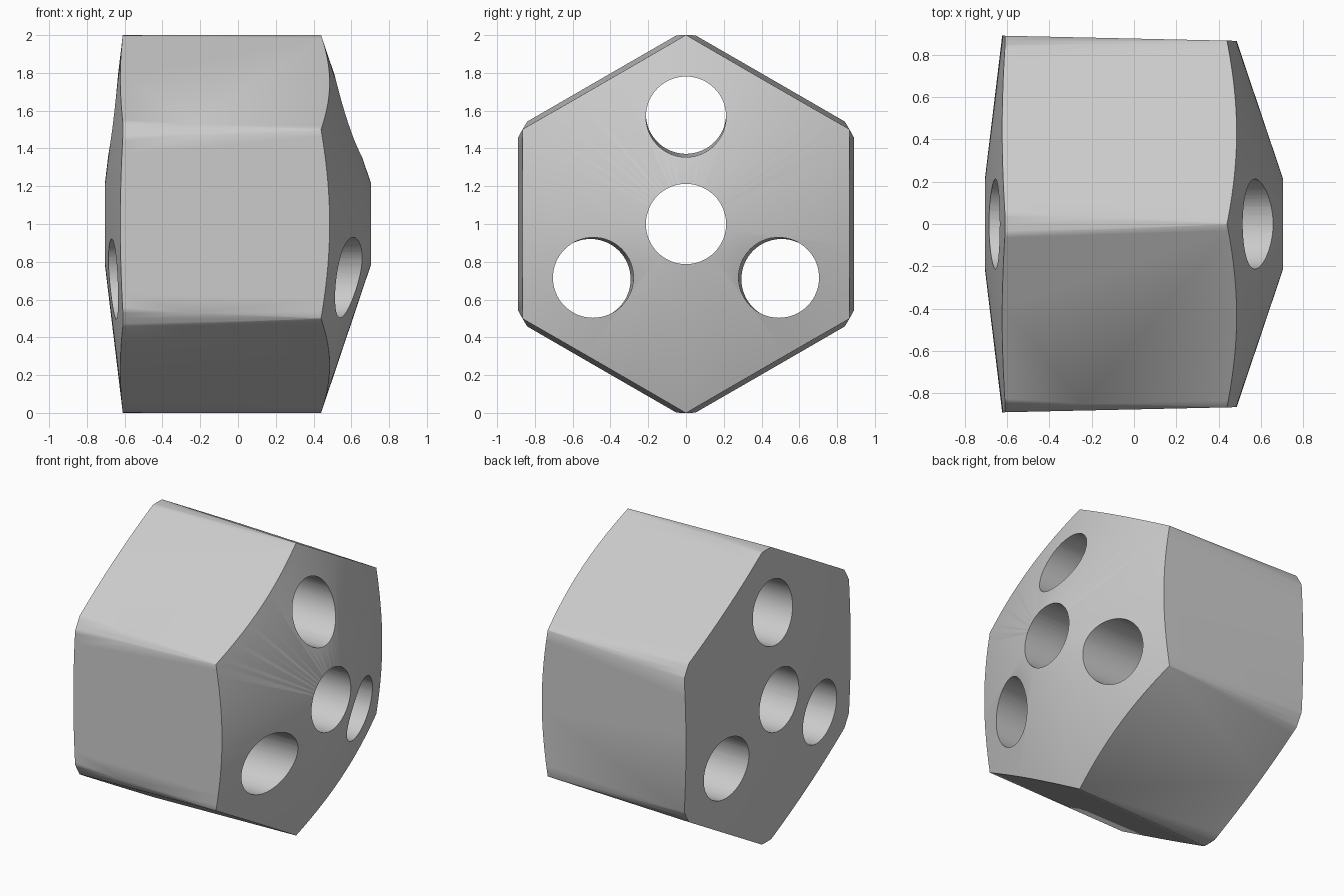
import bpy, bmesh, math
from mathutils import Matrix, Vector

cube = bpy.data.objects.get("Cube")
if cube:
    bpy.data.objects.remove(cube, do_unlink=True)

HOLE_R = 0.2125   # bore radius
CZ = 1.0          # height of the main axis
AXIS = Matrix.Translation((0, 0, CZ)) @ Matrix.Rotation(math.pi / 2, 4, 'Y')

grey = bpy.data.materials.new("plain_grey")
grey.use_nodes = True
colour = (0.6, 0.6, 0.6, 1)
grey.diffuse_color = colour
grey.node_tree.nodes["Principled BSDF"].inputs["Base Color"].default_value = colour


def make_object(name, bm):
    bmesh.ops.recalc_face_normals(bm, faces=bm.faces)
    mesh = bpy.data.meshes.new(name)
    bm.to_mesh(mesh)
    bm.free()
    mesh.materials.append(grey)
    obj = bpy.data.objects.new(name, mesh)
    bpy.context.collection.objects.link(obj)
    return obj


def lathe(name, profile, sides):
    """Solid of rings (x, radius) around the main axis."""
    bm = bmesh.new()
    rings = []
    for x, r in profile:
        angles = [2 * math.pi * i / sides for i in range(sides)]
        rings.append([bm.verts.new((x, r * math.sin(a), CZ + r * math.cos(a))) for a in angles])
    for a, b in zip(rings, rings[1:]):
        for i in range(sides):
            j = (i + 1) % sides
            bm.faces.new((a[i], a[j], b[j], b[i]))
    bm.faces.new(rings[0])
    bm.faces.new(rings[-1])
    return make_object(name, bm)


def bore(name, start, end):
    """Cylinder running between two points."""
    bm = bmesh.new()
    way = end - start
    place = Matrix.Translation((start + end) / 2) @ way.to_track_quat('Z', 'Y').to_matrix().to_4x4()
    bmesh.ops.create_cone(bm, cap_ends=True, segments=64, radius1=HOLE_R, radius2=HOLE_R,
                          depth=way.length, matrix=place)
    return make_object(name, bm)


def cut(obj, tool, operation):
    mod = obj.modifiers.new(tool.name, 'BOOLEAN')
    mod.operation = operation
    mod.solver = 'EXACT'
    mod.object = tool
    bpy.context.view_layer.objects.active = obj
    bpy.ops.object.modifier_apply(modifier=mod.name)
    bpy.data.objects.remove(tool, do_unlink=True)


# Round blank with a steep cone on one end and a shallow cone on the other
block = lathe("hex_block", [(-0.705, HOLE_R), (-0.61, 1), (0.44, 1), (0.705, HOLE_R)], 192)

# Slightly drafted hexagonal sides
hexagon = [(x, (0.866 + (0.48 - x) * 0.022) / math.cos(math.pi / 6)) for x in (-1, 1)]
cut(block, lathe("hex_sides", hexagon, 6), 'INTERSECT')

# Straight centre bore, then three bores that lean outward toward -x
cut(block, bore("centre_bore", Vector((-1, 0, CZ)), Vector((1, 0, CZ))), 'DIFFERENCE')
for i in range(3):
    a = math.radians(120 * i)
    out = Vector((0, math.sin(a), math.cos(a)))
    start, end = (Vector((x, 0, CZ)) + out * (0.575 - 0.013 * x) for x in (-1, 1))
    cut(block, bore(f"outer_bore_{i}", start, end), 'DIFFERENCE')

# Smooth cones and bores, crisp rims
bpy.ops.object.select_all(action='DESELECT')
block.select_set(True)
bpy.context.view_layer.objects.active = block
bpy.ops.object.shade_smooth_by_angle(angle=math.radians(35))
